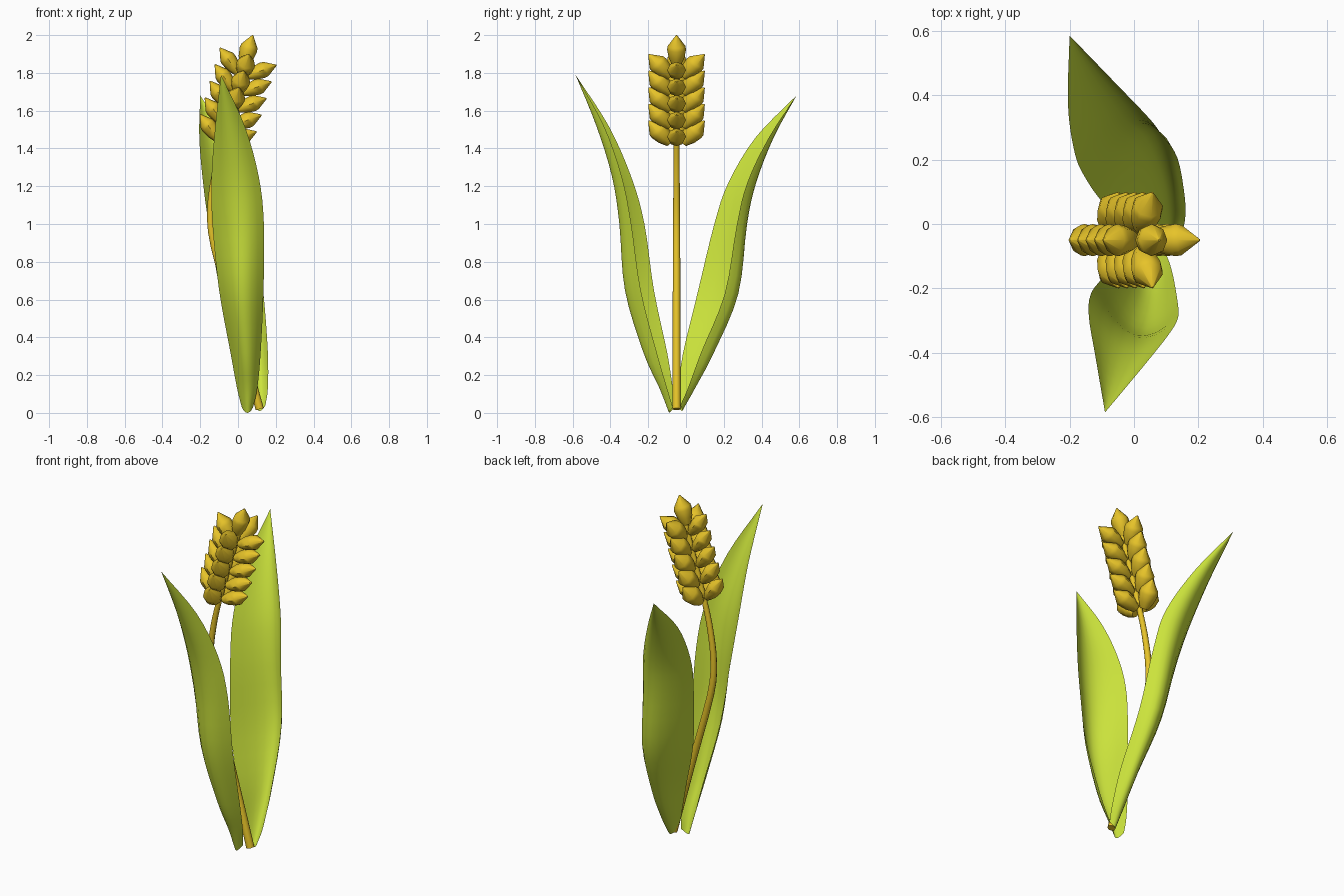
import bpy, bmesh, math
from mathutils import Vector, Matrix

if "Cube" in bpy.data.objects:
    bpy.data.objects.remove(bpy.data.objects["Cube"])


def material(name, color):
    m = bpy.data.materials.new(name)
    m.diffuse_color = (*color, 1)
    m.use_nodes = True
    m.node_tree.nodes["Principled BSDF"].inputs["Base Color"].default_value = m.diffuse_color
    return m


GREEN = material("leaf_green", (0.60, 0.77, 0.045))
GOLD = material("wheat_gold", (0.80, 0.55, 0.022))


def add_object(name, bm, mat, angle):
    me = bpy.data.meshes.new(name)
    bm.to_mesh(me)
    bm.free()
    me.materials.append(mat)
    ob = bpy.data.objects.new(name, me)
    bpy.context.collection.objects.link(ob)
    bpy.ops.object.select_all(action='DESELECT')
    ob.select_set(True)
    bpy.context.view_layer.objects.active = ob
    bpy.ops.object.shade_smooth_by_angle(angle=math.radians(angle))
    return ob


def spline(points, steps):
    """Catmull-Rom curve through the points."""
    p = [Vector(q) for q in points]
    p = [p[0] * 2 - p[1]] + p + [p[-1] * 2 - p[-2]]
    out = []
    for i in range(1, len(p) - 2):
        a, b, c, d = p[i - 1:i + 3]
        for k in range(steps):
            t = k / steps
            out.append(0.5 * (2 * b + (c - a) * t + (2 * a - 5 * b + 4 * c - d) * t**2
                              + (3 * b - a - 3 * c + d) * t**3))
    return out + [p[-2]]


def loft(bm, rings, closed):
    rows = [[bm.verts.new(v) for v in r] for r in rings]
    for r, s in zip(rows, rows[1:]):
        n = len(r)
        for j in range(n if closed else n - 1):
            k = (j + 1) % n
            bm.faces.new((r[j], r[k], s[k], s[j]))
    if closed:
        bm.faces.new(rows[0][::-1])
        bm.faces.new(rows[-1])


# leaves: two edges and a midrib, bowed across the width
def leaf(name, left, rib, right):
    bm = bmesh.new()
    rows = []
    for a, m, b in zip(*(spline(c, 4) for c in (left, rib, right))):
        row = []
        for i in range(9):
            t = i / 8
            row.append(a * (1 - t) * (1 - 2 * t) + m * 4 * t * (1 - t) + b * t * (2 * t - 1))
        rows.append(row)
    loft(bm, rows, False)
    bmesh.ops.remove_doubles(bm, verts=bm.verts, dist=0.0005)
    bmesh.ops.recalc_face_normals(bm, faces=bm.faces)
    add_object(name, bm, GREEN, 60)


leaf("front_leaf",
     [(0.02, -0.06, 0.03), (-0.005, -0.07, 0.13), (-0.04, -0.10, 0.32), (-0.10, -0.17, 0.65),
      (-0.135, -0.22, 1.0), (-0.14, -0.29, 1.25), (-0.12, -0.41, 1.52), (-0.09, -0.585, 1.79)],
     [(0.05, -0.09, 0.0), (0.047, -0.14, 0.13), (0.035, -0.225, 0.32), (0.01, -0.322, 0.65),
      (0.0, -0.35, 1.0), (-0.015, -0.39, 1.25), (-0.05, -0.475, 1.52), (-0.09, -0.585, 1.79)],
     [(0.08, -0.07, 0.03), (0.102, -0.1, 0.13), (0.12, -0.155, 0.32), (0.135, -0.24, 0.65),
      (0.137, -0.29, 1.0), (0.11, -0.34, 1.25), (0.035, -0.435, 1.52), (-0.09, -0.585, 1.79)])
leaf("back_leaf",
     [(0.09, -0.05, 0.04), (0.06, -0.042, 0.13), (0.01, -0.015, 0.32), (-0.09, 0.06, 0.63),
      (-0.155, 0.15, 1.0), (-0.185, 0.225, 1.22), (-0.205, 0.37, 1.46), (-0.2, 0.585, 1.68)],
     [(0.115, -0.02, 0.01), (0.107, 0.045, 0.13), (0.088, 0.143, 0.32), (0.035, 0.267, 0.63),
      (-0.02, 0.315, 1.0), (-0.06, 0.365, 1.22), (-0.13, 0.46, 1.46), (-0.2, 0.585, 1.68)],
     [(0.145, -0.03, 0.04), (0.158, 0.01, 0.13), (0.158, 0.08, 0.32), (0.135, 0.205, 0.63),
      (0.09, 0.27, 1.0), (0.05, 0.325, 1.22), (-0.06, 0.44, 1.46), (-0.2, 0.585, 1.68)])

# stem: tapered tube along a bent path
Y = -0.05
path = spline([(0.115, Y, 0.02), (-0.01, Y, 0.47), (-0.125, Y, 0.88), (-0.145, Y, 1.07),
               (-0.125, Y, 1.25), (-0.08, Y, 1.44), (0.05, Y, 1.88)], 3)
rings = []
for i, p in enumerate(path):
    d = (path[min(i + 1, len(path) - 1)] - path[max(i - 1, 0)]).normalized()
    side = Vector((0, 1, 0)).cross(d)
    r = 0.022 - 0.008 * i / (len(path) - 1)
    rings.append([p + r * (math.cos(k * math.pi / 4) * side + math.sin(k * math.pi / 4) * Vector((0, 1, 0)))
                  for k in range(8)])
bm = bmesh.new()
loft(bm, rings, True)
bmesh.ops.recalc_face_normals(bm, faces=bm.faces)
add_object("stem", bm, GOLD, 60)

# ear: five whorls of four pointed grains and one grain on top
GRAIN = [(0.0, 0.024), (0.04, 0.042), (0.085, 0.05), (0.105, 0.047), (0.165, 0.003)]


def grain(bm, mat, flat):
    loft(bm, [[mat @ Vector((flat * r * math.cos(k * math.pi / 4), r * math.sin(k * math.pi / 4), z))
               for k in range(8)] for z, r in GRAIN], True)


tilt = Matrix.Rotation(math.radians(17), 4, 'Y')
bm = bmesh.new()
for i in range(5):
    t = i / 4
    base = Matrix.Translation((-0.08 + 0.105 * t, Y, 1.44 + 0.352 * t))
    for q in range(4):
        # the side grains stand more upright and are rounder
        out, angle, drop, flat = (0.035, 43, -0.01, 1.05) if q % 2 else (0.025, 53, 0, 0.85)
        grain(bm, base @ tilt @ Matrix.Rotation(q * math.pi / 2, 4, 'Z')
              @ Matrix.Translation((out, 0, drop)) @ Matrix.Rotation(math.radians(angle), 4, 'Y'), flat)
grain(bm, Matrix.Translation((0.03, Y, 1.842)) @ tilt, 0.95)
bmesh.ops.recalc_face_normals(bm, faces=bm.faces)
add_object("grain_ear", bm, GOLD, 50)
